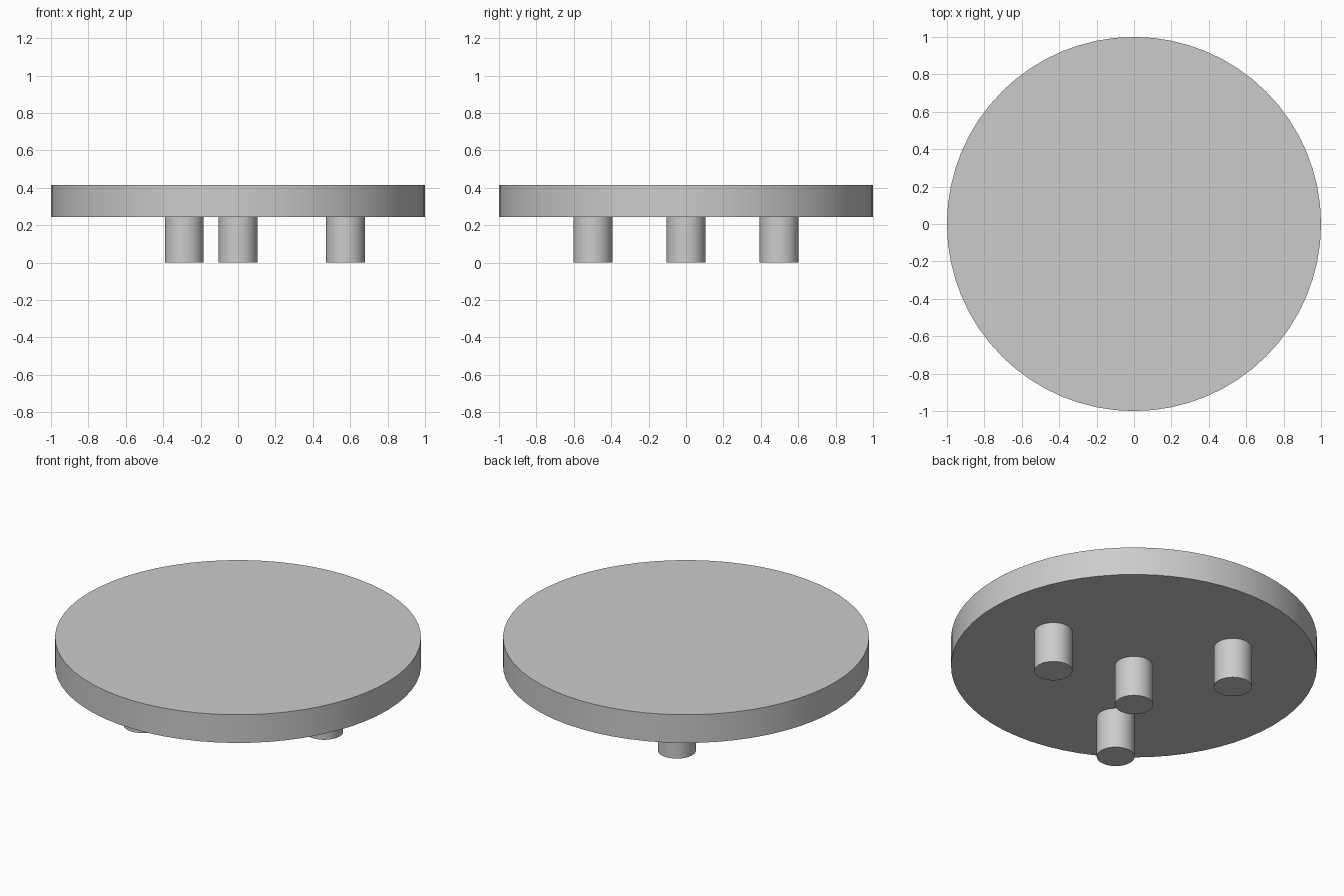
import bpy
import math

cube = bpy.data.objects.get("Cube")
if cube:
    bpy.data.objects.remove(cube, do_unlink=True)

# Single grey material
GREY = (0.6, 0.6, 0.6, 1.0)
grey = bpy.data.materials.new("plain_grey")
grey.use_nodes = True
grey.diffuse_color = GREY
for node in grey.node_tree.nodes:
    if node.type == 'BSDF_PRINCIPLED':
        node.inputs["Base Color"].default_value = GREY


def cylinder(name, x, y, bottom, top, radius, sides):
    bpy.ops.mesh.primitive_cylinder_add(
        vertices=sides, radius=radius, depth=top - bottom,
        location=(x, y, (bottom + top) / 2))
    obj = bpy.context.object
    obj.name = name
    obj.data.materials.append(grey)
    bpy.ops.object.shade_smooth_by_angle(angle=math.radians(30))
    return obj


PLATE_BOTTOM = 0.245
PLATE_TOP = 0.415
PEG_RADIUS = 0.104
RING_RADIUS = 0.575

# Round plate
cylinder("round_plate", 0, 0, PLATE_BOTTOM, PLATE_TOP, 1.0, 64)

# Central peg
cylinder("center_peg", 0, 0, 0, PLATE_BOTTOM, PEG_RADIUS, 48)

# Three outer pegs, evenly spaced around the centre
for i, name in enumerate(("left_peg", "back_right_peg", "front_right_peg")):
    angle = math.tau * i / 3
    cylinder(name, RING_RADIUS * math.cos(angle), RING_RADIUS * math.sin(angle),
             0, PLATE_BOTTOM, PEG_RADIUS, 48)
